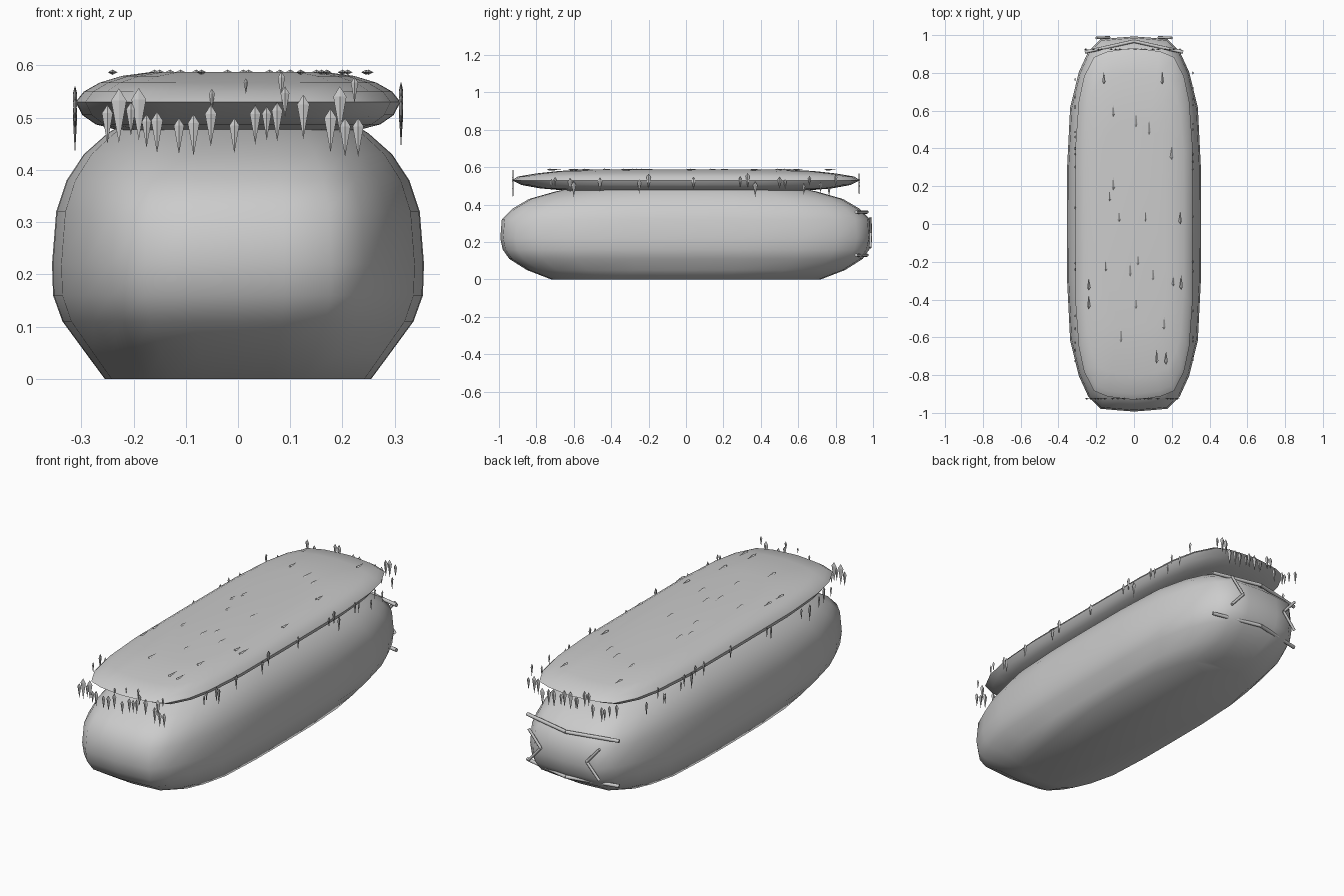
import bpy, bmesh, math, random
from mathutils import Vector, Matrix

if "Cube" in bpy.data.objects:
    bpy.data.objects.remove(bpy.data.objects["Cube"])

random.seed(7)


def finish(bm, name, angle=None):
    bmesh.ops.recalc_face_normals(bm, faces=bm.faces)
    me = bpy.data.meshes.new(name)
    bm.to_mesh(me)
    bm.free()
    ob = bpy.data.objects.new(name, me)
    bpy.context.collection.objects.link(ob)
    if angle:
        bpy.ops.object.select_all(action='DESELECT')
        ob.select_set(True)
        bpy.context.view_layer.objects.active = ob
        bpy.ops.object.shade_smooth_by_angle(angle=math.radians(angle))
    return ob


def outline(quarter):
    """Mirror a quarter plan outline (unit size, +x axis to +y axis) to a full loop."""
    half = quarter + [(-x, y) for x, y in reversed(quarter[:-1])]
    return half + [(x, -y) for x, y in reversed(half[1:-1])]


def loft(name, quarter, levels, angle):
    """Stack scaled outlines; each level is (z, half width, half length)."""
    bm = bmesh.new()
    loop = outline(quarter)
    rings = [[bm.verts.new((x * hx, y * hy, z)) for x, y in loop] for z, hx, hy in levels]
    n = len(loop)
    for a, b in zip(rings, rings[1:]):
        for i in range(n):
            bm.faces.new((a[i], a[(i + 1) % n], b[(i + 1) % n], b[i]))
    bm.faces.new(rings[0][::-1])
    bm.faces.new(rings[-1])
    return finish(bm, name, angle)


# Plump rounded body
body_plan = [(1, 0), (.995, .3), (.95, .62), (.82, .81), (.68, .92), (.5, .985), (.25, .993), (0, 1)]
loft("body", body_plan, [
    (0, .255, .72), (.05, .292, .85), (.11, .336, .945), (.16, .354, .98), (.22, .356, .993),
    (.32, .348, .985), (.38, .328, .925), (.43, .295, .84), (.47, .25, .70), (.5, .2, .56)], 60)

# Thin cushion-like lid
lid_plan = [(1, 0), (.995, .45), (.94, .7), (.85, .84), (.68, .95), (.45, .982), (.22, .993), (0, 1)]
loft("lid", lid_plan, [
    (.475, .225, .64), (.487, .272, .78), (.505, .298, .88), (.53, .311, .93),
    (.55, .295, .90), (.567, .265, .80), (.58, .222, .68), (.587, .17, .55)], 60)


def drop(bm, tip_dir, normal, head, length, width, thick=.008):
    """Flat faceted teardrop: blunt head, widest at a quarter, long thin tip."""
    d, n = Vector(tip_dir), Vector(normal)
    s = d.cross(n)
    h = Vector(head)
    mid = h + d * length * .22
    ring = [bm.verts.new(mid + o) for o in (s * width / 2, n * thick / 2, -s * width / 2, -n * thick / 2)]
    top, tip = bm.verts.new(h), bm.verts.new(h + d * length)
    for i in range(4):
        a, b = ring[i], ring[(i + 1) % 4]
        bm.faces.new((a, b, top))
        bm.faces.new((b, a, tip))


# Drips hanging at the front and back ends: (x, head height, length)
front = [(-.25, .525, .075), (-.228, .556, .105), (-.205, .53, .065), (-.19, .557, .10),
         (-.175, .507, .065), (-.155, .512, .08), (-.113, .5, .07), (-.085, .507, .08),
         (-.052, .525, .08), (-.05, .555, .04), (-.007, .5, .068), (.015, .575, .03),
         (.033, .524, .075), (.055, .522, .065), (.075, .53, .075), (.083, .588, .05),
         (.09, .56, .06), (.125, .544, .085), (.177, .518, .085), (.195, .56, .09),
         (.205, .5, .075), (.223, .578, .05), (.23, .5, .075)]
bm = bmesh.new()
for x, z, l in front:
    drop(bm, (0, 0, -1), (0, 1, 0), (x, -.925, z), l, l * .28)
finish(bm, "front_drips")
bm = bmesh.new()
for i in range(18):
    l = random.uniform(.06, .1)
    x = -.26 + .52 * (i + random.random()) / 18
    drop(bm, (0, 0, -1), (0, 1, 0), (x, .925, random.uniform(.51, .575)), l, l * .28)
finish(bm, "back_drips")

# Drips along both long sides
for name, side in (("right_drips", 1), ("left_drips", -1)):
    bm = bmesh.new()
    for y in (-.72, -.7, -.62, -.6, -.46, -.25, -.2, .04, .29, .33, .37, .5, .53, .63, .66, .72, .8):
        l = random.uniform(.055, .09)
        drop(bm, (0, 0, -1), (1, 0, 0),
             (side * .312, y + (0 if side > 0 else random.uniform(-.05, .05)), random.uniform(.505, .57)), l, l * .28)
    finish(bm, name)

# Droplets lying on the top of the lid
top = [(-.16, .74), (.15, .74), (-.11, .57), (.01, .51), (.08, .47), (.2, .34), (-.11, .18), (-.13, .12),
       (-.08, .01), (.06, .01), (.245, .0), (-.02, -.28), (-.15, -.25), (.21, -.33), (.25, -.35), (.1, -.3),
       (-.24, -.35), (-.24, -.45), (.01, -.45), (.16, -.56), (-.07, -.63), (.12, -.74), (.17, -.745), (.02, -.22)]
bm = bmesh.new()
for x, y in top:
    drop(bm, (0, 1, 0), (0, 0, 1), (x, y, .587), random.uniform(.055, .08), .018, .01)
finish(bm, "top_droplets")


def rods(name, points, radius):
    """Separate round rods between successive points."""
    bm = bmesh.new()
    for a, b in zip(points, points[1:]):
        a, b = Vector(a), Vector(b)
        rot = (b - a).to_track_quat('Z', 'Y').to_matrix().to_4x4()
        bmesh.ops.create_cone(bm, cap_ends=True, segments=8, radius1=radius, radius2=radius,
                              depth=(b - a).length, matrix=Matrix.Translation((a + b) / 2) @ rot)
    return finish(bm, name, 50)


# Bent bands and chevrons on the back end
for name, z in (("upper_back_band", .36), ("lower_back_band", .13)):
    rods(name, [(-.26, .91, z), (0, .968, z), (.26, .91, z)], .009)
for name, s in (("right_chevron", 1), ("left_chevron", -1)):
    rods(name, [(s * .2, .985, .33), (s * .13, .988, .25), (s * .2, .985, .17)], .007)
